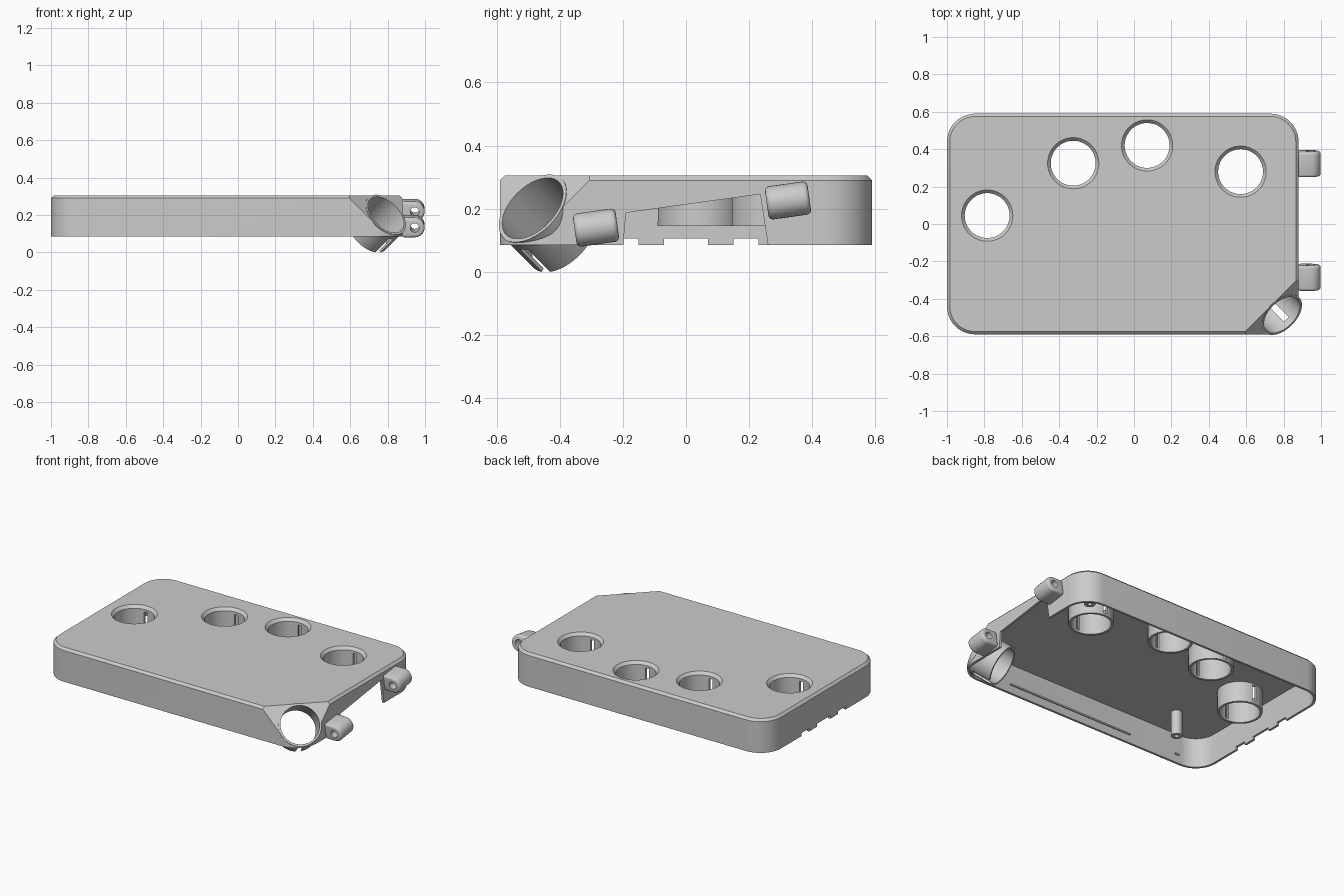
import bpy, bmesh
from math import sin, cos, pi, radians
from mathutils import Vector, Matrix

if "Cube" in bpy.data.objects:
    bpy.data.objects.remove(bpy.data.objects["Cube"], do_unlink=True)

grey = bpy.data.materials.new("grey_plastic")
grey.use_nodes = True
COLOUR = (0.6, 0.6, 0.6, 1)
grey.diffuse_color = COLOUR
grey.node_tree.nodes["Principled BSDF"].inputs["Base Color"].default_value = COLOUR


def make(name, bm, matrix=None):
    bmesh.ops.recalc_face_normals(bm, faces=bm.faces)
    if matrix:
        bm.transform(matrix)
    mesh = bpy.data.meshes.new(name)
    bm.to_mesh(mesh)
    bm.free()
    mesh.materials.append(grey)
    obj = bpy.data.objects.new(name, mesh)
    bpy.context.collection.objects.link(obj)
    return obj


def loft(name, rings, cuts=(), matrix=None):
    """Skin a stack of equal point rings; cuts are (point, normal) planes."""
    bm = bmesh.new()
    loops = [[bm.verts.new(p) for p in ring] for ring in rings]
    for a, b in zip(loops, loops[1:]):
        for i in range(len(a)):
            bm.faces.new((a[i - 1], a[i], b[i], b[i - 1]))
    bm.faces.new(loops[0])
    bm.faces.new(loops[-1])
    for point, normal in cuts:
        res = bmesh.ops.bisect_plane(bm, geom=bm.verts[:] + bm.edges[:] + bm.faces[:],
                                     plane_co=point, plane_no=normal, clear_outer=True)
        edges = [e for e in res["geom_cut"] if isinstance(e, bmesh.types.BMEdge)]
        bmesh.ops.edgenet_fill(bm, edges=edges)
    return make(name, bm, matrix)


def lathe(name, profile, matrix=None, steps=64):
    """Revolve a closed (radius, z) profile, or a capped one starting on the axis."""
    bm = bmesh.new()
    vs = [bm.verts.new((r, 0, z)) for r, z in profile]
    es = [bm.edges.new((vs[i - 1], vs[i])) for i in range(len(vs))]
    bmesh.ops.spin(bm, geom=vs + es, axis=(0, 0, 1), cent=(0, 0, 0),
                   angle=2 * pi, steps=steps, use_merge=True)
    bmesh.ops.remove_doubles(bm, verts=bm.verts, dist=1e-5)
    return make(name, bm, matrix)


def tube(name, r_out, r_in, z0, z1, matrix):
    return lathe(name, [(r_in, z0), (r_out, z0), (r_out, z1), (r_in, z1)], matrix)


def rod(name, r, z0, z1, matrix, steps=64):
    ring = [(r * cos(2 * pi * i / steps), r * sin(2 * pi * i / steps)) for i in range(steps)]
    return loft(name, [[(x, y, z) for x, y in ring] for z in (z0, z1)], matrix=matrix)


def box(name, lo, hi, matrix=None):
    corners = [(lo[0], lo[1]), (hi[0], lo[1]), (hi[0], hi[1]), (lo[0], hi[1])]
    return loft(name, [[(x, y, z) for x, y in corners] for z in (lo[2], hi[2])], matrix=matrix)


def bake(obj):
    graph = bpy.context.evaluated_depsgraph_get()
    mesh = bpy.data.meshes.new_from_object(obj.evaluated_get(graph))
    obj.modifiers.clear()
    obj.data = mesh


def cut(obj, cutters):
    for c in cutters:
        mod = obj.modifiers.new("cut", "BOOLEAN")
        mod.object, mod.operation, mod.solver = c, "DIFFERENCE", "EXACT"
    bake(obj)
    for c in cutters:
        bpy.data.objects.remove(c, do_unlink=True)


def outline(inset, z, steps=10):
    """Rounded rectangle of the case."""
    r, pts = 0.15 - inset, []
    for k, (x, y) in enumerate([(0.73, 0.44), (-0.85, 0.44), (-0.85, -0.44), (0.73, -0.44)]):
        for i in range(steps + 1):
            a = pi / 2 * (k + i / steps)
            pts.append((x + r * cos(a), y + r * sin(a), z))
    return pts


# Case: shell with a bevelled top edge and a slanted corner
axis = Vector((1, -1, 1)).normalized()
mouth = Vector((0.79, -0.485, 0.2))
WALL, BASE, TOP = 0.015, 0.085, 0.305
case = loft("case", [outline(0, BASE), outline(0, TOP - 0.015), outline(0.015, TOP)],
            [(mouth, axis)])
cavity = loft("cavity_cutter", [outline(WALL, 0), outline(WALL, 0.28)],
              [(mouth - axis * WALL, axis)])
cut(case, [cavity])

# Round openings, side-wall opening, notches and corner bore
holes = [(-0.785, 0.045), (-0.325, 0.325), (0.07, 0.42), (0.57, 0.28)]
cutters = []
for x, y in holes:
    cutters.append(lathe("hole_cutter", [(0, 0.2), (0.12, 0.2), (0.12, 0.287),
                                         (0.137, TOP), (0.146, 0.315), (0, 0.315)],
                         Matrix.Translation((x, y, 0))))
gap = [(-0.202, 0.05), (-0.19, 0.187), (0.235, 0.246), (0.265, 0.05)]
cutters.append(loft("side_gap_cutter", [[(x, y, z) for y, z in gap] for x in (0.8, 0.95)]))
for y0, y1 in [(-0.23, -0.15), (-0.07, 0.07), (0.15, 0.23)]:
    cutters.append(box("notch_cutter", (-1.1, y0, 0), (-0.9, y1, 0.105)))

# Frame of the slanted tube: side, downhill and axis directions
down = Vector((1, -1, -2)).normalized()
frame = Matrix((down.cross(axis), down, axis)).transposed().to_4x4()
frame.translation = mouth
cutters.append(rod("bore_cutter", 0.119, -0.25, 0.1, frame))
cut(case, cutters)

# Slanted corner tube with a slit along its underside
corner_tube = tube("corner_tube", 0.131, 0.118, -0.163, 0.002, frame)
cut(corner_tube, [box("slit_cutter", (-0.018, 0.05, -0.2), (0.018, 0.2, -0.04), frame)])

# Sleeves under the openings, slotted front and back
smooth = [case, corner_tube]
for i, (x, y) in enumerate(holes):
    place = Matrix.Translation((x, y, 0))
    sleeve = tube(f"sleeve_{i + 1}", 0.135, 0.12, 0.145, 0.284, place)
    cut(sleeve, [box("slot_cutter", (-0.013, -0.2, 0.16), (0.013, 0.2, 0.27), place)])
    smooth.append(sleeve)

# Screw posts inside
for i, (x, y) in enumerate([(-0.65, -0.38), (0.755, 0.49)]):
    smooth.append(tube(f"screw_post_{i + 1}", 0.034, 0.014, 0.12, 0.285,
                       Matrix.Translation((x, y, 0))))

# Snap ridges on the inside of the front wall
for i, (x0, x1) in enumerate([(-0.45, 0.48), (-0.83, -0.8)]):
    box(f"snap_ridge_{i + 1}", (x0, -0.58, 0.138), (x1, -0.568, 0.148))

# Hinge knuckles, tilted along the side wall
R = 0.053
arc = [(R * sin(pi * i / 16), -R * cos(pi * i / 16)) for i in range(17)]
profile = arc + [(-0.07, R), (-0.07, -R)]
for name, y, z in [("front_knuckle", -0.285, 0.14), ("rear_knuckle", 0.323, 0.226)]:
    place = Matrix.Translation((0.945, y, z)) @ Matrix.Rotation(radians(8), 4, "X")
    knuckle = loft(name, [[(px, d, pz) for px, pz in profile] for d in (-0.068, 0.068)],
                   matrix=place)
    bevel = knuckle.modifiers.new("round", "BEVEL")
    bevel.width, bevel.segments, bevel.angle_limit = 0.015, 4, radians(40)
    bake(knuckle)
    turn = place @ Matrix.Rotation(pi / 2, 4, "X")
    cut(knuckle, [rod("pin_cutter", 0.024, -0.2, 0.2, turn, 32)])
    smooth.append(knuckle)

bpy.ops.object.select_all(action="DESELECT")
for obj in smooth:
    obj.select_set(True)
bpy.context.view_layer.objects.active = case
bpy.ops.object.shade_smooth_by_angle(angle=radians(30))
